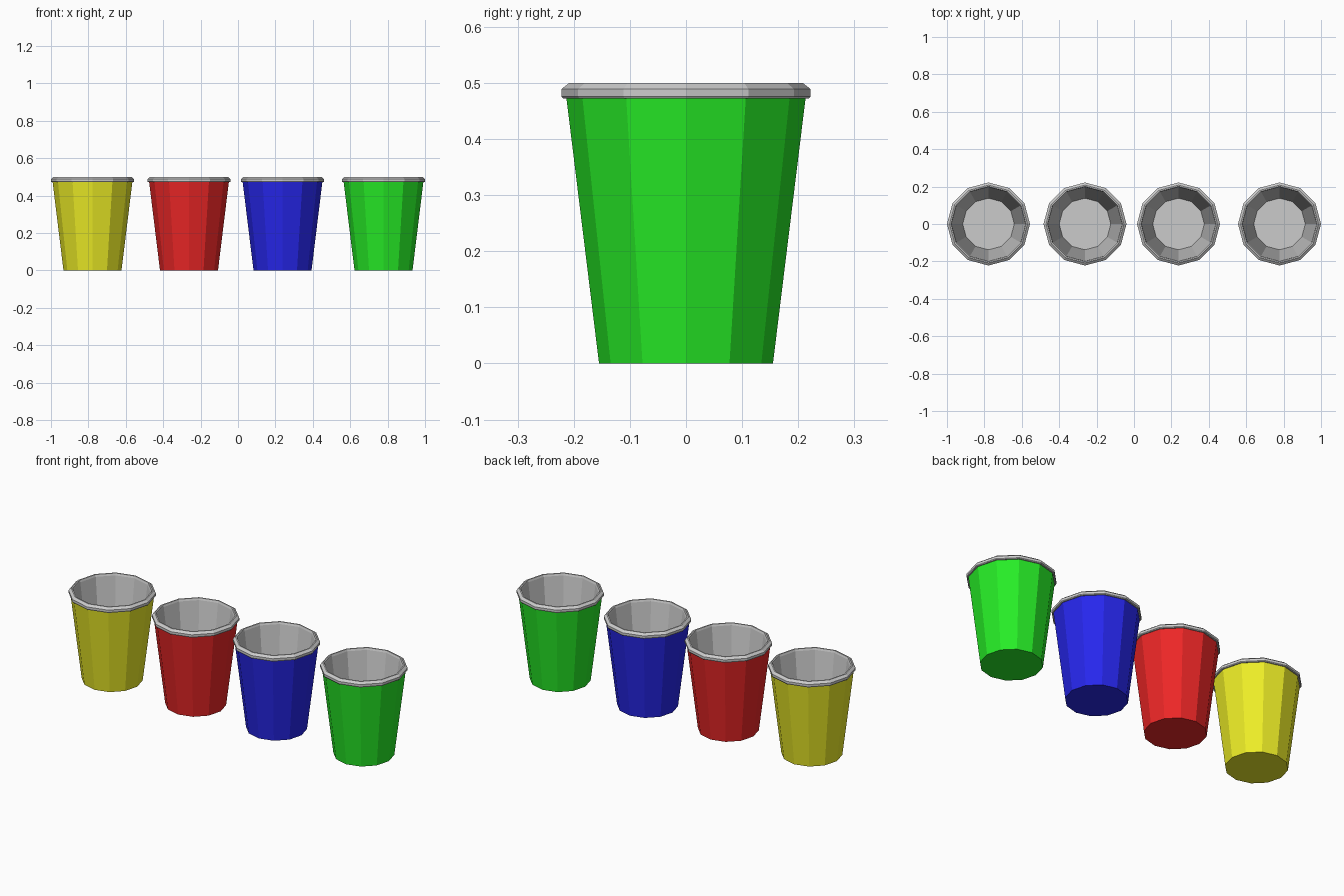
import bpy, bmesh
from math import cos, sin, pi

if "Cube" in bpy.data.objects:
    bpy.data.objects.remove(bpy.data.objects["Cube"])

SIDES = 12


def lathe(name, profile, x, cap_first=False, cap_last=False, color=None):
    """Spin an (r, z) profile into a faceted surface; optional end caps."""
    bm = bmesh.new()
    rings = [[bm.verts.new((r * cos(2 * pi * i / SIDES), r * sin(2 * pi * i / SIDES), z))
              for i in range(SIDES)] for r, z in profile]
    for a, b in zip(rings, rings[1:]):
        for i in range(SIDES):
            j = (i + 1) % SIDES
            bm.faces.new((a[i], a[j], b[j], b[i]))
    if cap_first:
        bm.faces.new(rings[0][::-1])
    if cap_last:
        bm.faces.new(rings[-1])
    mesh = bpy.data.meshes.new(name)
    bm.to_mesh(mesh)
    bm.free()
    if color:
        mat = bpy.data.materials.new(name + "_paint")
        mat.diffuse_color = color
        mat.use_nodes = True
        mat.node_tree.nodes["Principled BSDF"].inputs["Base Color"].default_value = mat.diffuse_color
        mesh.materials.append(mat)
    obj = bpy.data.objects.new(name, mesh)
    obj.location.x = x
    bpy.context.collection.objects.link(obj)
    return obj


# coloured outer wall with base
WALL = [(0.155, 0.0), (0.213, 0.472)]
# grey rolled rim, running down the inside to the floor
LINER = [(0.213, 0.472), (0.219, 0.472), (0.222, 0.476), (0.222, 0.489),
         (0.208, 0.5), (0.201, 0.5), (0.197, 0.489), (0.138, 0.02)]

CUPS = [("yellow", -0.778, (0.85, 0.85, 0.02, 1)),
        ("red", -0.262, (0.85, 0.02, 0.02, 1)),
        ("blue", 0.238, (0.02, 0.02, 0.85, 1)),
        ("green", 0.778, (0.02, 0.85, 0.02, 1))]

for label, x, color in CUPS:
    lathe(label + "_cup_wall", WALL, x, cap_first=True, color=color)
    lathe(label + "_cup_rim_and_liner", LINER, x, cap_last=True)
